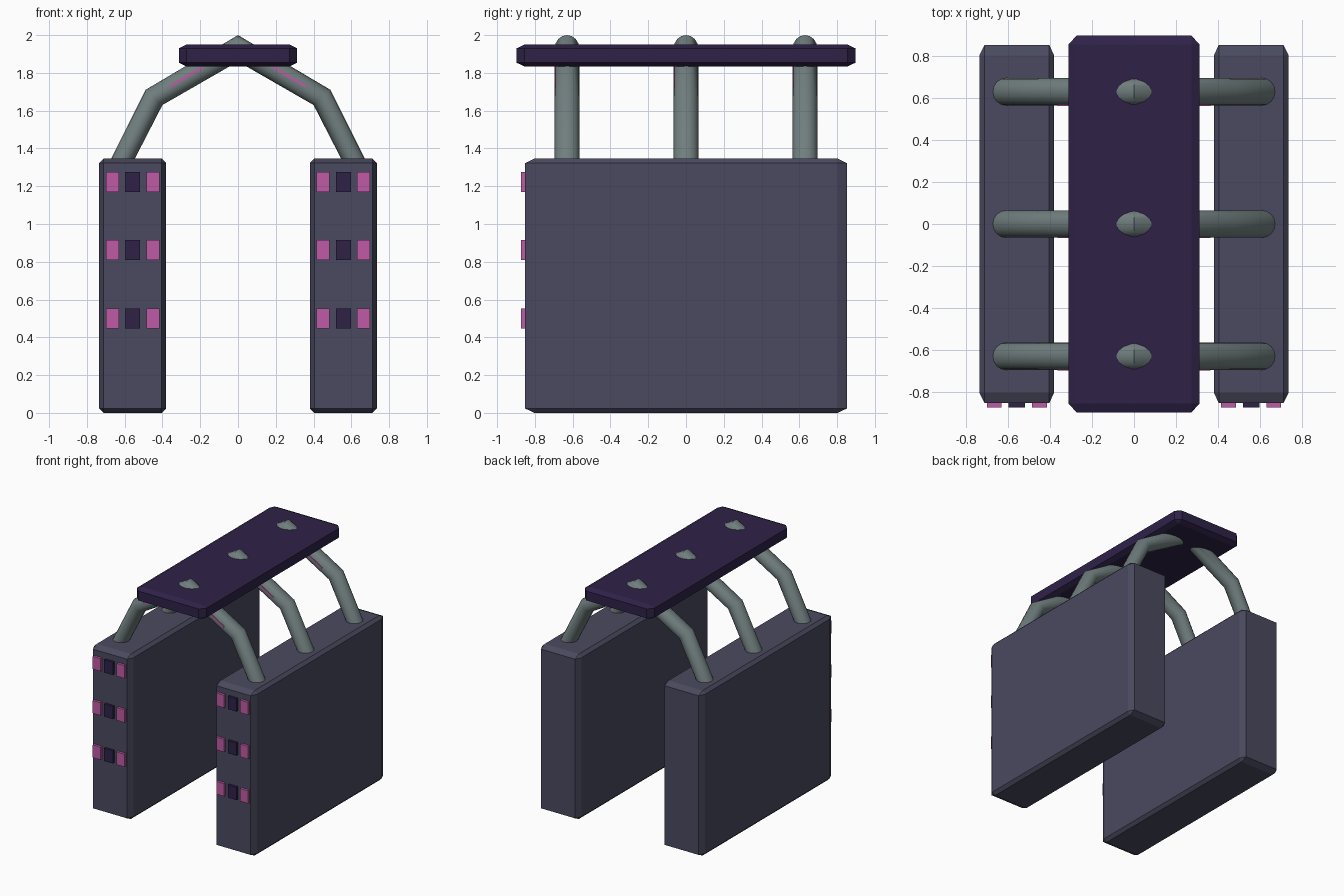
import bpy, bmesh, math
from mathutils import Vector

cube = bpy.data.objects.get("Cube")
if cube:
    bpy.data.objects.remove(cube, do_unlink=True)


def material(name, rgb):
    m = bpy.data.materials.new(name)
    m.use_nodes = True
    m.diffuse_color = (*rgb, 1)
    bsdf = next(n for n in m.node_tree.nodes if n.type == 'BSDF_PRINCIPLED')
    bsdf.inputs["Base Color"].default_value = (*rgb, 1)
    return m


SLATE = material("slate", (0.068, 0.068, 0.115))
PURPLE = material("dark purple", (0.028, 0.016, 0.064))
PINK = material("pink", (0.52, 0.105, 0.38))
GREY = material("grey green", (0.165, 0.21, 0.21))


def make_object(name, bm, mat):
    bmesh.ops.recalc_face_normals(bm, faces=bm.faces)
    mesh = bpy.data.meshes.new(name)
    bm.to_mesh(mesh)
    bm.free()
    mesh.materials.append(mat)
    obj = bpy.data.objects.new(name, mesh)
    bpy.context.collection.objects.link(obj)
    return obj


def box(name, centre, size, mat, chamfer=None, tilt=0):
    """Box with an optional chamfer given separately along each axis."""
    bm = bmesh.new()
    bmesh.ops.create_cube(bm, size=1)
    cut = chamfer or (1, 1, 1)
    bmesh.ops.scale(bm, vec=[s / c for s, c in zip(size, cut)], verts=bm.verts)
    if chamfer:
        bmesh.ops.bevel(bm, geom=bm.edges[:], offset=1, segments=1,
                        affect='EDGES', profile=0.5)
        bmesh.ops.scale(bm, vec=chamfer, verts=bm.verts)
    obj = make_object(name, bm, mat)
    obj.location = centre
    obj.rotation_euler.y = tilt
    return obj


def arch(name, y, sides=16):
    """Bent tube: each ring has a centre (x, z) and a half width (x, z)."""
    half = [((-0.6425, 1.28), (-0.0625, 0)),
            ((-0.445, 1.67), (-0.045, 0.04))]
    rings = half + [((0, 1.93), (0, 0.07))]
    rings += [((-c[0], c[1]), (-h[0], h[1])) for c, h in reversed(half)]
    bm = bmesh.new()
    loops = []
    for (cx, cz), (hx, hz) in rings:
        loop = []
        for i in range(sides):
            a = math.tau * i / sides
            co = Vector((cx, y, cz)) + math.cos(a) * Vector((hx, 0, hz))
            co.y += 0.065 * math.sin(a)
            loop.append(bm.verts.new(co))
        loops.append(loop)
    for a, b in zip(loops, loops[1:]):
        for i in range(sides):
            j = (i + 1) % sides
            bm.faces.new((a[i], a[j], b[j], b[i]))
    bm.faces.new(loops[0])
    bm.faces.new(loops[-1])
    obj = make_object(name, bm, GREY)
    bpy.ops.object.select_all(action='DESELECT')
    obj.select_set(True)
    bpy.context.view_layer.objects.active = obj
    bpy.ops.object.shade_smooth_by_angle(angle=math.radians(40))


# Two side slabs with rows of small front blocks
for side, s in (("right", -1), ("left", 1)):
    box(f"{side}_slab", (s * 0.558, 0, 0.677), (0.356, 1.706, 1.346), SLATE,
        (0.024, 0.05, 0.024)).location.z = 0.673
    for row, z in enumerate((0.5, 0.862, 1.222)):
        for part, x, w, mat in (("outer", 0.665, 0.07, PINK),
                                ("middle", 0.558, 0.078, PURPLE),
                                ("inner", 0.45, 0.07, PINK)):
            box(f"{side}_{part}_block_{row + 1}", (s * x, -0.855, z),
                (w, 0.036, 0.104), mat)

# Bent tubes with thin strips on their front sides
for n, y in enumerate((-0.63, 0, 0.63)):
    arch(f"arch_tube_{n + 1}", y)
    for side, s in (("right", -1), ("left", 1)):
        box(f"{side}_tube_strip_{n + 1}", (s * 0.275, y - 0.064, 1.778),
            (0.2, 0.006, 0.013), PINK, tilt=s * math.atan(0.59))

# Top board
box("top_board", (0, 0, 1.892), (0.626, 1.794, 0.116), PURPLE,
    (0.04, 0.042, 0.02))
